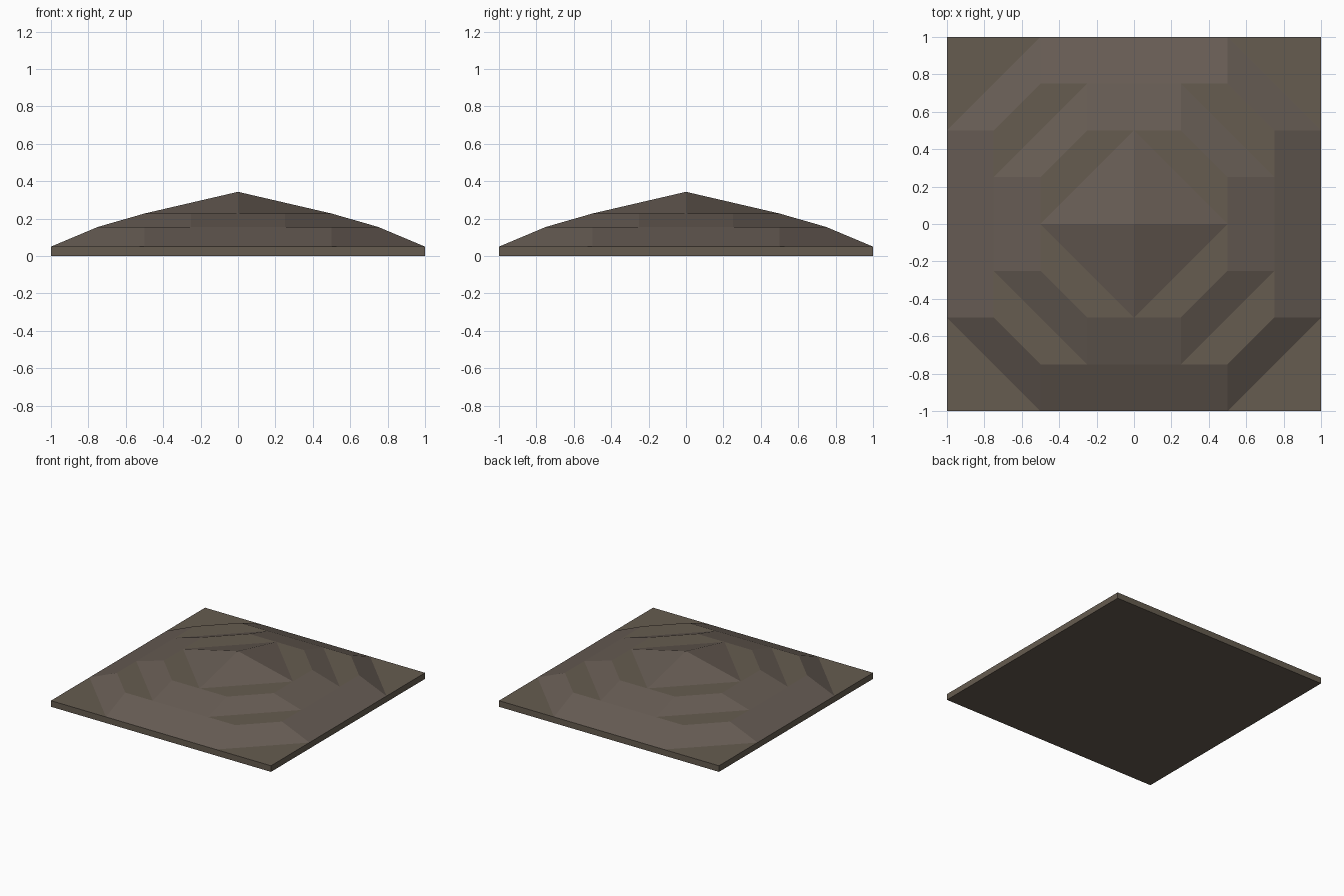
import bpy, bmesh

if "Cube" in bpy.data.objects:
    bpy.data.objects.remove(bpy.data.objects["Cube"])


def material(name, colour):
    m = bpy.data.materials.new(name)
    m.diffuse_color = (*colour, 1)
    m.use_nodes = True
    m.node_tree.nodes["Principled BSDF"].inputs["Base Color"].default_value = m.diffuse_color
    return m


def octagon(bm, a, b, z):
    """Square of half-width a whose flat sides reach only to b."""
    pts = [(a, -b), (a, b), (b, a), (-b, a), (-a, b), (-a, -b), (-b, -a), (b, -a)]
    return [bm.verts.new((x, y, z)) for x, y in pts]


# Rings from the ground up: half-width, half-length of the flat side, height
RINGS = [
    (1.00, 1.00, 0.00), (1.00, 1.00, 0.05),   # square slab
    (1.00, 0.50, 0.05), (0.75, 0.50, 0.155),  # lower slope
    (0.75, 0.25, 0.155), (0.50, 0.25, 0.227),  # upper slope
    (0.50, 0.00, 0.227), (0.00, 0.00, 0.343),  # diamond peak
]

bm = bmesh.new()
rings = [octagon(bm, *r) for r in RINGS]
for lo, hi in zip(rings, rings[1:]):
    for i in range(8):
        j = (i + 1) % 8
        bm.faces.new((lo[i], lo[j], hi[j], hi[i]))

# Underside
base = rings[0]
bm.faces.new([base[i] for i in (6, 4, 2, 0)])

# Drop the zero-area faces, then weld
bm.normal_update()
empty = [f for f in bm.faces if f.calc_area() < 1e-5]
bmesh.ops.delete(bm, geom=empty, context='FACES')
bmesh.ops.remove_doubles(bm, verts=bm.verts[:], dist=1e-4)
bm.normal_update()

# Level ledges and slab are soil, slopes are a slightly redder stone
for f in bm.faces:
    f.material_index = 1 if 0.1 < f.normal.z < 0.99 else 0

mesh = bpy.data.meshes.new("terraced_mound")
bm.to_mesh(mesh)
bm.free()
mesh.materials.append(material("soil brown", (0.133, 0.107, 0.080)))
mesh.materials.append(material("slope brown", (0.133, 0.106, 0.087)))
mound = bpy.data.objects.new("terraced_mound", mesh)
bpy.context.collection.objects.link(mound)
